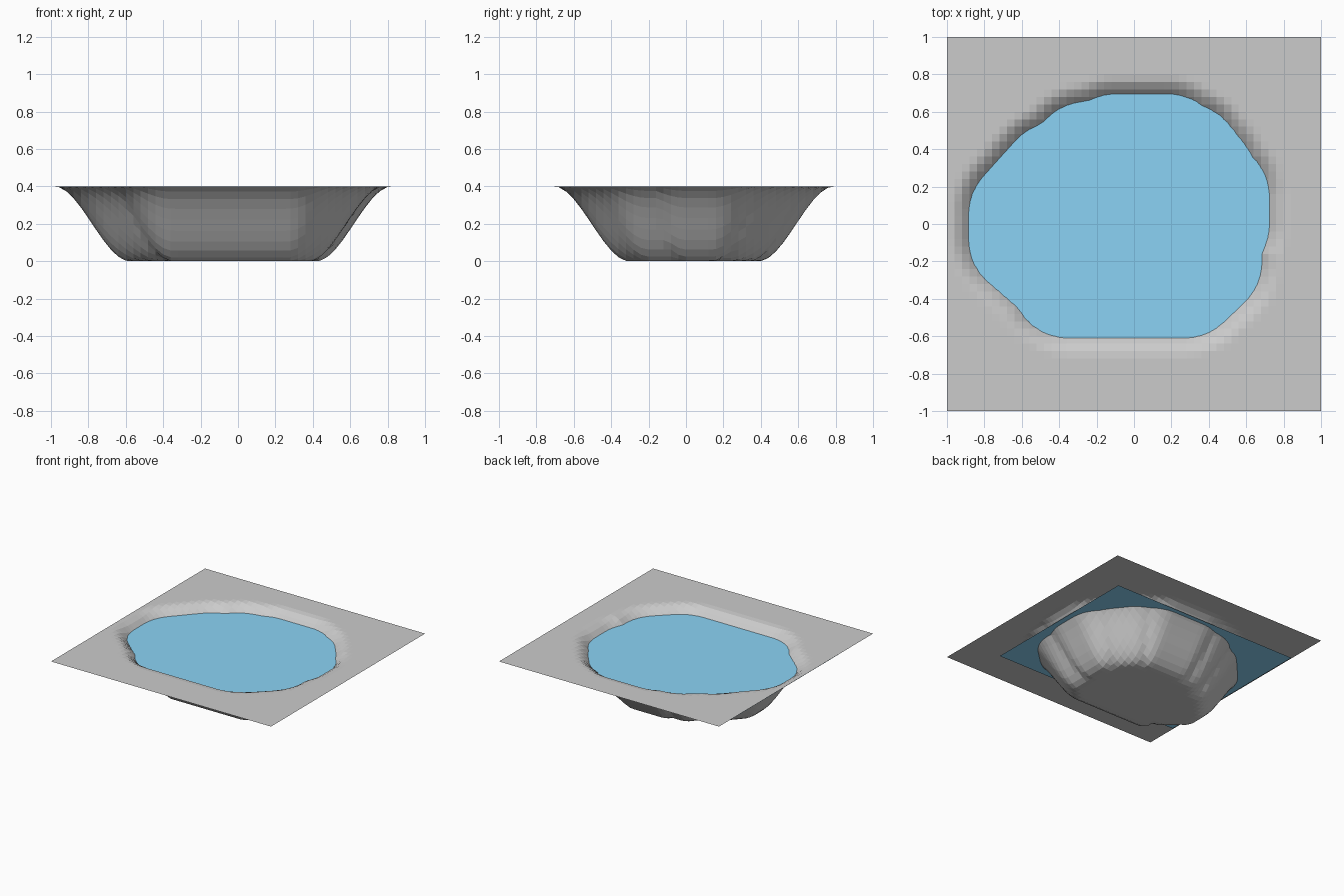
import bpy, bmesh
from mathutils import Vector
from mathutils.geometry import intersect_point_line

if "Cube" in bpy.data.objects:
    bpy.data.objects.remove(bpy.data.objects["Cube"])

CELLS = 50       # grid cells per side
DEPTH = 0.4      # height of the rim above the basin floor
FALLOFF = 0.4    # width of the bank
WATER_Z = 0.342

# outline of the flat basin floor, notched where the bank creases
FLOOR = [Vector(p) for p in (
    (-0.58, -0.08), (-0.58, 0.05), (-0.41, 0.24), (-0.34, 0.24), (-0.25, 0.35),
    (-0.10, 0.35), (-0.10, 0.39), (0.18, 0.39), (0.18, 0.34), (0.27, 0.34),
    (0.35, 0.24), (0.35, 0.14), (0.42, 0.14), (0.42, 0.00), (0.38, 0.00),
    (0.38, -0.20), (0.27, -0.305), (-0.35, -0.305), (-0.35, -0.21), (-0.43, -0.21))]
EDGES = list(zip(FLOOR, FLOOR[1:] + FLOOR[:1]))


def floor_distance(p):
    inside = False
    best = 9.0
    for a, b in EDGES:
        if (a.y > p.y) != (b.y > p.y) and p.x < a.x + (p.y - a.y) * (b.x - a.x) / (b.y - a.y):
            inside = not inside
        q, t = intersect_point_line(p, a, b)
        q = a.lerp(b, min(1, max(0, t)))
        best = min(best, (q - p).length)
    return 0.0 if inside else best


def add_grid(name, cells, size, location):
    bm = bmesh.new()
    bmesh.ops.create_grid(bm, x_segments=cells, y_segments=cells, size=1)
    for v in bm.verts:
        v.co = Vector((v.co.x * size[0] / 2, v.co.y * size[1] / 2, 0))
    mesh = bpy.data.meshes.new(name)
    bm.to_mesh(mesh)
    bm.free()
    obj = bpy.data.objects.new(name, mesh)
    obj.location = location
    bpy.context.collection.objects.link(obj)
    return obj


# ground sheet with the sunken basin, smooth falloff from floor to rim
ground = add_grid("ground_basin", CELLS, (2, 2), (0, 0, 0))
for v in ground.data.vertices:
    t = min(1, floor_distance(v.co.xy) / FALLOFF)
    v.co.z = DEPTH * t * t * (3 - 2 * t)

# rectangular water sheet
water = add_grid("water_surface", 1, (1.70, 1.39), (-0.08, 0.04, WATER_Z))
blue = bpy.data.materials.new("water_blue")
blue.diffuse_color = (0.26, 0.65, 0.91, 1)
blue.use_nodes = True
blue.node_tree.nodes["Principled BSDF"].inputs["Base Color"].default_value = blue.diffuse_color
water.data.materials.append(blue)
